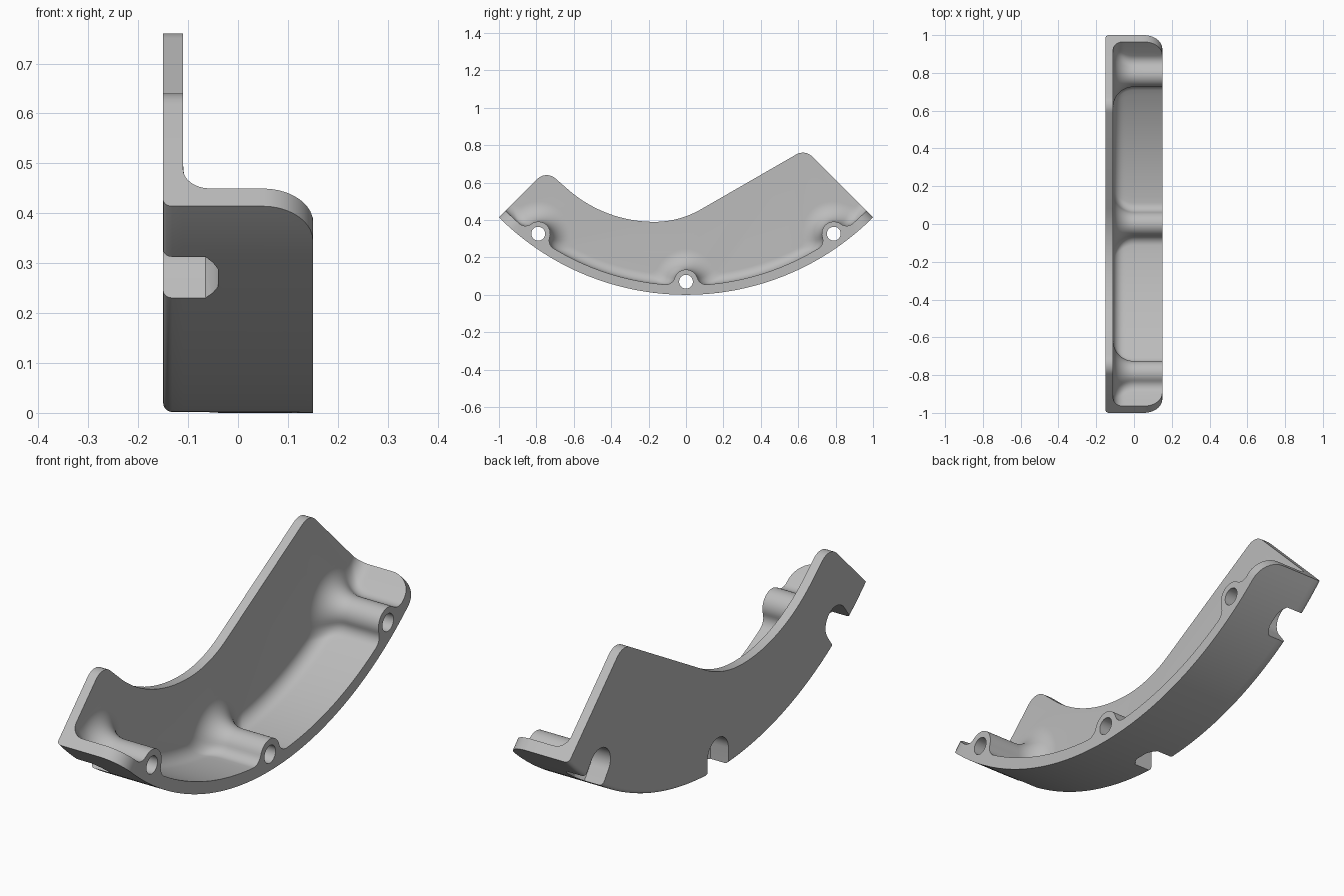
import bpy, bmesh
from math import sin, cos, pi, sqrt, asin, radians

cube = bpy.data.objects.get("Cube")
if cube:
    bpy.data.objects.remove(cube, do_unlink=True)

R = sqrt(2)                      # outer radius of the curved rim
BOSS_DEPTH = 0.07                # boss axis, measured inward from the rim
MID = R - BOSS_DEPTH
BOSSES = [radians(a) * MID for a in (-36, 0, 36)]
HALF = radians(45) * MID         # half length of the rim
BACK, FACE, FRONT = -0.15, -0.11, 0.15
WALL, FILLET, BOSS_R, FLARE, BLEND = 0.05, 0.055, 0.065, 0.11, 0.05
CORNER = 0.1


def polar(x, s, h):
    """Point at arc length s along the rim and depth h inside it."""
    a = s / MID
    return (x, (R - h) * sin(a), R - (R - h) * cos(a))


def spread(a, b, n):
    return [a + (b - a) * i / n for i in range(n + 1)]


def arc(cx, cy, r, a0, a1, n):
    return [(cx + r * cos(a), cy + r * sin(a)) for a in spread(a0, a1, n)]


def cove(r, d):
    """Extra thickness of a concave fillet at distance d from the plate."""
    return r - sqrt(max(r * r - (r - d) ** 2, 0)) if d < r else 0


def half_length(x):
    d = max(x - (FRONT - CORNER), 0)
    return HALF - (CORNER - sqrt(max(CORNER ** 2 - d * d, 0))) * MID / R


def inner_profile(x):
    """Floor with three blended bosses, from one end to the other."""
    t = WALL + cove(FILLET, x - FACE)
    rb = BOSS_R + cove(FLARE, x - FACE)
    rise = t + BLEND - BOSS_DEPTH
    sc = sqrt((rb + BLEND) ** 2 - rise ** 2)
    phi = asin(rise / (rb + BLEND))
    end = half_length(x)
    pts, last = [], -end
    for s0 in BOSSES:
        start = s0 - sc
        n = 4 if s0 == BOSSES[0] else 20
        pts += [(s, t) for s in spread(last, start, n)[:-1]]
        pts += arc(start, t + BLEND, BLEND, -pi / 2, -phi, 7)
        pts += arc(s0, BOSS_DEPTH, rb, pi - phi, phi, 18)[1:-1]
        pts += arc(s0 + sc, t + BLEND, BLEND, pi + phi, 1.5 * pi, 7)
        last = s0 + sc
    pts += [(s, t) for s in spread(last, end, 4)[1:]]
    return [polar(x, s, h) for s, h in pts]


def outer_profile(x, inset=0):
    e = half_length(x)
    return [polar(x, s, inset) for s in spread(e, -e, 72)]


def bridge(bm, a, b):
    n = len(a)
    for i in range(n):
        j = (i + 1) % n
        bm.faces.new((a[i], a[j], b[j], b[i]))


def finish(bm, name):
    bmesh.ops.recalc_face_normals(bm, faces=bm.faces)
    me = bpy.data.meshes.new(name)
    bm.to_mesh(me)
    bm.free()
    ob = bpy.data.objects.new(name, me)
    bpy.context.collection.objects.link(ob)
    return ob


# Rim with bosses, lofted from the plate to the open side
bm = bmesh.new()
add = lambda pts: [bm.verts.new(p) for p in pts]
xs = [FACE + FLARE * (1 - cos(a)) for a in spread(0, pi / 2, 12)]
xs += [FRONT - CORNER + CORNER * sin(a) for a in spread(0, pi / 2, 10)]
first_in, first_out = add(inner_profile(FACE)), add(outer_profile(FACE))
prev = first_in + first_out
for x in xs[1:]:
    ring = add(inner_profile(x) + outer_profile(x))
    bridge(bm, prev, ring)
    prev = ring
bm.faces.new(prev)

# Back plate with its curved upper edge
top = arc(-0.745, 0.57, 0.07, radians(135), radians(50), 8)
top += arc(-0.17, 1.09, 0.7, radians(230), radians(270), 16)
top += arc(-0.17, 0.89, 0.5, radians(270), radians(300), 12)[1:]
top += arc(0.625, 0.69, 0.07, radians(120), radians(45), 8)
crest = lambda x: [(x, y, z) for y, z in reversed(top)]
front_top = add(crest(FACE))
bm.faces.new(first_in + front_top)
plate = [first_in[-1]] + first_out + [first_in[0]] + front_top[::-1]
ends = [first_in[-1].co.copy(), first_in[0].co.copy()]
EDGE = 0.018
for a in spread(0, pi / 2, 5):
    x = BACK + EDGE * (1 - sin(a))
    hi, lo = (x, *ends[0][1:]), (x, *ends[1][1:])
    ring = add([hi] + outer_profile(x, EDGE * (1 - cos(a))) + [lo] + crest(x)[::-1])
    bridge(bm, plate, ring)
    plate = ring
bm.faces.new(plate)
bracket = finish(bm, "curved_bracket")


# Cutters: radial slots in the back and round bolt holes
def cutter(name, sections, tail):
    bm = bmesh.new()
    for s0 in BOSSES:
        a = s0 / MID
        prev = None
        for x, r in sections:
            outline = arc(0, BOSS_DEPTH, r, 0, pi, 20)
            outline += [(-r, -0.2), (r, -0.2)] if tail else \
                arc(0, BOSS_DEPTH, r, pi, 2 * pi, 20)[1:-1]
            ring = [bm.verts.new((x, (R - h) * sin(a) + u * cos(a),
                                  R - (R - h) * cos(a) + u * sin(a)))
                    for u, h in outline]
            if prev:
                bridge(bm, prev, ring)
            else:
                bm.faces.new(ring)
            prev = ring
        bm.faces.new(prev)
    ob = finish(bm, name)
    ob.hide_render = True
    return ob


slots = cutter("slot_cutter", [(-0.2, 0.07), (-0.065, 0.07), (-0.05, 0.051),
                               (-0.04, 0.03)], True)
holes = cutter("hole_cutter", [(-0.1, 0.037), (0.2, 0.037)], False)
bpy.context.view_layer.objects.active = bracket
bracket.select_set(True)
for tool in (slots, holes):
    mod = bracket.modifiers.new("cut", "BOOLEAN")
    mod.operation, mod.solver, mod.object = "DIFFERENCE", "EXACT", tool
    bpy.ops.object.modifier_apply(modifier=mod.name)
    bpy.data.objects.remove(tool, do_unlink=True)

# Material and shading
mat = bpy.data.materials.new("plain_grey")
mat.use_nodes = True
colour = (0.5, 0.5, 0.5, 1)
mat.diffuse_color = colour
mat.node_tree.nodes["Principled BSDF"].inputs["Base Color"].default_value = colour
bracket.data.materials.clear()
bracket.data.materials.append(mat)
bpy.ops.object.shade_smooth_by_angle(angle=radians(30))
